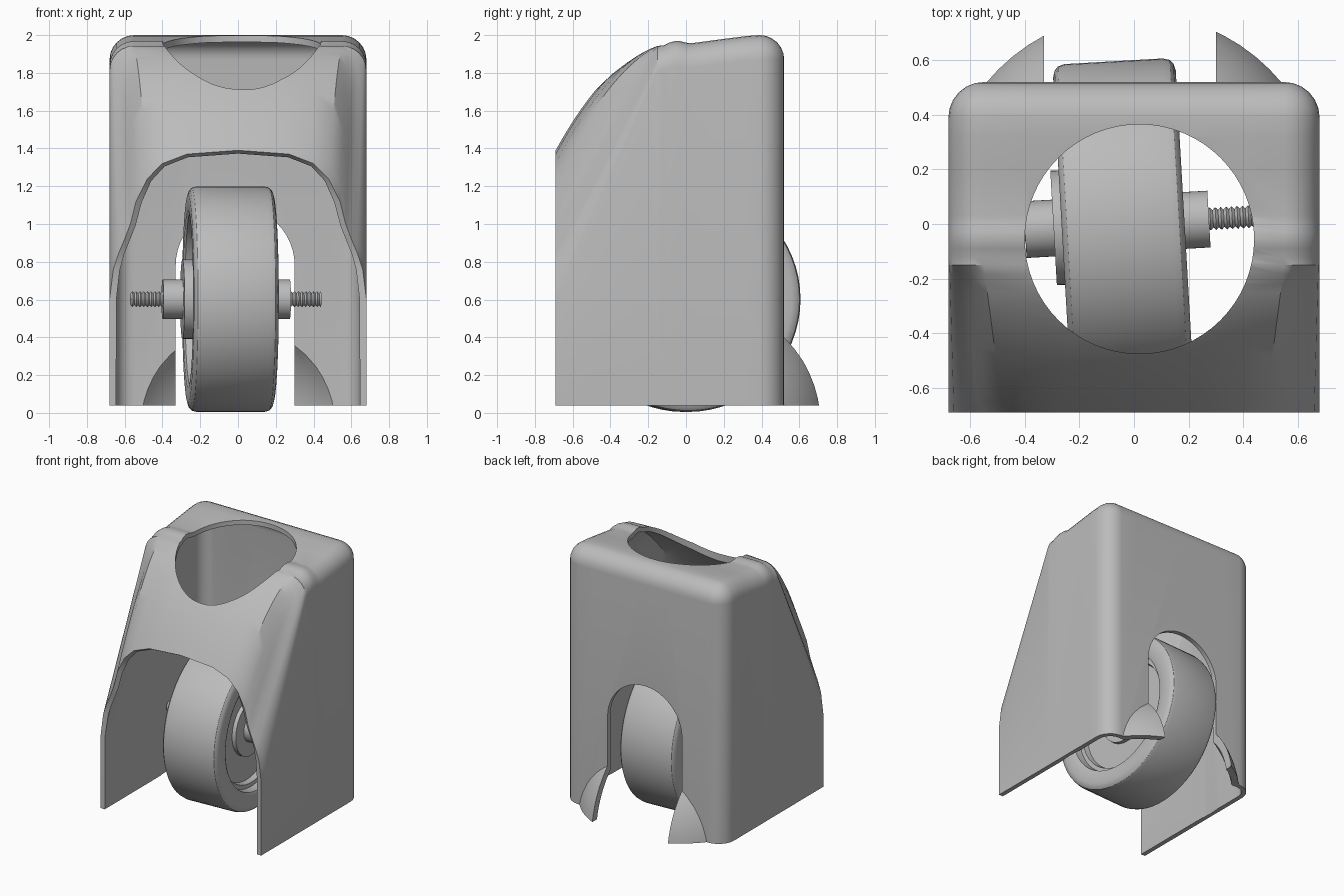
import bpy, bmesh, math
from mathutils import Matrix, Vector

if "Cube" in bpy.data.objects:
    bpy.data.objects.remove(bpy.data.objects["Cube"])

grey = bpy.data.materials.new("light_grey")
grey.use_nodes = True
grey.diffuse_color = (0.5, 0.5, 0.5, 1)
grey.node_tree.nodes["Principled BSDF"].inputs["Base Color"].default_value = (0.5, 0.5, 0.5, 1)


def make(name, bm, helper=False):
    bmesh.ops.recalc_face_normals(bm, faces=bm.faces)
    mesh = bpy.data.meshes.new(name)
    bm.to_mesh(mesh)
    bm.free()
    mesh.materials.append(grey)
    ob = bpy.data.objects.new(name, mesh)
    bpy.context.collection.objects.link(ob)
    ob.hide_render = helper
    return ob


def bake(ob):
    """Apply all modifiers."""
    dg = bpy.context.evaluated_depsgraph_get()
    mesh = bpy.data.meshes.new_from_object(ob.evaluated_get(dg))
    ob.modifiers.clear()
    ob.data = mesh


def smooth(ob, angle=32):
    bpy.ops.object.select_all(action="DESELECT")
    ob.select_set(True)
    bpy.context.view_layer.objects.active = ob
    bpy.ops.object.shade_smooth_by_angle(angle=math.radians(angle))


def solidify(ob, thickness):
    mod = ob.modifiers.new("wall", "SOLIDIFY")
    mod.thickness = thickness
    mod.offset = -1
    mod.use_even_offset = True


def cut(ob, cutter):
    mod = ob.modifiers.new("cut", "BOOLEAN")
    mod.operation = "DIFFERENCE"
    mod.solver = "EXACT"
    mod.object = cutter


# Housing: half cross-sections lofted from the front opening to the back wall
FLOOR, HALF, RAD, WALL = 0.04, 0.68, 0.13, 0.035
FRONT_Y, BLEND_Y, ROUND_Y = -0.69, -0.15, 0.39
front = [(0.68, FLOOR), (0.68, 0.6), (0.66, 0.76), (0.63, 0.85), (0.6, 0.92),
         (0.57, 1.0), (0.54, 1.12), (0.48, 1.24), (0.4, 1.32), (0.27, 1.37), (0, 1.39)]


def box_section(top, r):
    cx, cz = HALF - RAD, top - RAD
    arc = [(cx + r * math.cos(a * math.pi / 12), cz + r * math.sin(a * math.pi / 12))
           for a in range(7)]
    return [(cx + r, FLOOR)] + arc + [(x, cz + r) for x in (0.4, 0.2, 0)]


sections = []
middle = box_section(1.943, RAD)
for k in range(17):
    t = k / 16
    pts = []
    for i, (f, m) in enumerate(zip(front, middle)):
        swell = min(max((i - 4) / 3, 0), 1) * 0.43 * t * (1 - t)
        pts.append((f[0] + (m[0] - f[0]) * t, f[1] + (m[1] - f[1]) * t + swell))
    sections.append((FRONT_Y + (BLEND_Y - FRONT_Y) * t, pts))
for y, top in ((-0.12, 1.945), (-0.09, 1.96), (-0.06, 1.968), (-0.03, 1.968),
               (0, 1.96), (0.03, 1.957), (0.2, 1.98), (0.32, 1.995)):
    sections.append((y, box_section(top, RAD)))
for k in range(7):
    a = k * math.pi / 12
    sections.append((ROUND_Y + RAD * math.sin(a), box_section(2.0, RAD * math.cos(a))))

bm = bmesh.new()
rows = []
for y, half in sections:
    outline = half + [(-x, z) for x, z in reversed(half[:-1])]
    rows.append([bm.verts.new((x, y, z)) for x, z in outline])
for a, b in zip(rows, rows[1:]):
    for i in range(len(a) - 1):
        bm.faces.new((a[i], a[i + 1], b[i + 1], b[i]))
bm.faces.new(rows[-1])
bmesh.ops.remove_doubles(bm, verts=bm.verts, dist=0.0005)
bmesh.ops.recalc_face_normals(bm, faces=bm.faces)
back = min(bm.faces, key=lambda f: -f.calc_center_median().y)
if back.normal.y < 0:
    bmesh.ops.reverse_faces(bm, faces=bm.faces)
mesh = bpy.data.meshes.new("housing")
bm.to_mesh(mesh)
bm.free()
mesh.materials.append(grey)
housing = bpy.data.objects.new("housing", mesh)
bpy.context.collection.objects.link(housing)
solidify(housing, WALL)

# Round opening in the top
bm = bmesh.new()
bmesh.ops.create_cone(bm, cap_ends=True, segments=64, radius1=0.42, radius2=0.42, depth=1,
                      matrix=Matrix.Translation((0.02, -0.055, 1.9)))
top_cutter = make("top_opening_cutter", bm, True)

# Arched slot in the back wall
SLOT_L, SLOT_R = -0.33, 0.30
bm = bmesh.new()
mid, rad = (SLOT_L + SLOT_R) / 2, (SLOT_R - SLOT_L) / 2
arch = [(SLOT_L, -0.2), (SLOT_R, -0.2)]
arch += [(mid + rad * math.cos(a * math.pi / 24), 0.78 + rad * math.sin(a * math.pi / 24))
         for a in range(25)]
face = bm.faces.new([bm.verts.new((x, 0.3, z)) for x, z in arch])
ext = bmesh.ops.extrude_face_region(bm, geom=[face])["geom"]
bmesh.ops.translate(bm, vec=(0, 0.6, 0), verts=[v for v in ext if isinstance(v, bmesh.types.BMVert)])
slot_cutter = make("back_slot_cutter", bm, True)

# Hollow behind the flared feet
BALL = Matrix.Translation((0, 0.07, -0.06))
bm = bmesh.new()
bmesh.ops.create_uvsphere(bm, u_segments=64, v_segments=32, radius=0.66, matrix=BALL)
ball_cutter = make("foot_hollow_cutter", bm, True)

for cutter in (top_cutter, slot_cutter, ball_cutter):
    cut(housing, cutter)
bake(housing)
smooth(housing)
for cutter in (top_cutter, slot_cutter, ball_cutter):
    bpy.data.objects.remove(cutter)

# Flared feet: pieces of a ball shell on each side of the slot
for name, x, side in (("left_foot_flare", SLOT_R, 1), ("right_foot_flare", SLOT_L, -1)):
    bm = bmesh.new()
    for radius in (0.71, 0.66):
        bmesh.ops.create_uvsphere(bm, u_segments=64, v_segments=32, radius=radius, matrix=BALL)
    for co, no in (((x, 0, 0), (side, 0, 0)), ((0, 0.5, 0), (0, 1, 0)), ((0, 0, FLOOR), (0, 0, 1))):
        res = bmesh.ops.bisect_plane(bm, geom=bm.verts[:] + bm.edges[:] + bm.faces[:], dist=1e-5,
                                     plane_co=co, plane_no=no, clear_inner=True)
    # close the rim between the outer and inner skins
    rim = [e for e in bm.edges if e.is_boundary]
    bmesh.ops.bridge_loops(bm, edges=rim)
    smooth(make(name, bm))


# Wheel parts, turned about a slightly twisted axle
AXLE = Matrix.Translation((-0.04, 0, 0.602)) @ Matrix.Rotation(math.radians(3.3), 4, "Z")


def lathe(name, profile, steps=64, angle=32):
    bm = bmesh.new()
    vs = [bm.verts.new((u, 0, r)) for u, r in profile]
    es = [bm.edges.new(p) for p in zip(vs, vs[1:])]
    bmesh.ops.spin(bm, geom=vs + es, axis=(1, 0, 0), cent=(0, 0, 0),
                   angle=math.tau, steps=steps, use_merge=True)
    bmesh.ops.remove_doubles(bm, verts=bm.verts, dist=0.0001)
    bmesh.ops.transform(bm, matrix=AXLE, verts=bm.verts)
    smooth(make(name, bm), angle)


def disc(name, u0, u1, r):
    lathe(name, [(u0, 0), (u0, r), (u1, r), (u1, 0)], 48)


side = [(0.12, 0), (0.12, 0.4), (0.16, 0.41), (0.16, 0.44), (0.215, 0.45), (0.225, 0.47),
        (0.225, 0.55), (0.218, 0.575), (0.205, 0.59), (0.18, 0.597)]
lathe("wheel", [(-u, r) for u, r in side] + side[::-1])
disc("right_hub_flange", -0.255, -0.1, 0.21)
disc("left_hub_flange", 0.1, 0.15, 0.21)
disc("right_spacer", -0.36, -0.1, 0.104)
disc("left_spacer", 0.1, 0.315, 0.104)

# Threaded axle
PITCH, START, END = 0.02, -0.53, 0.48
count = round((END - START) / PITCH * 2)
thread = [(START + i * PITCH / 2, 0.042 if i % 2 else 0.032) for i in range(count + 1)]
lathe("threaded_axle", [(START, 0)] + thread + [(END, 0)], 24, 60)
